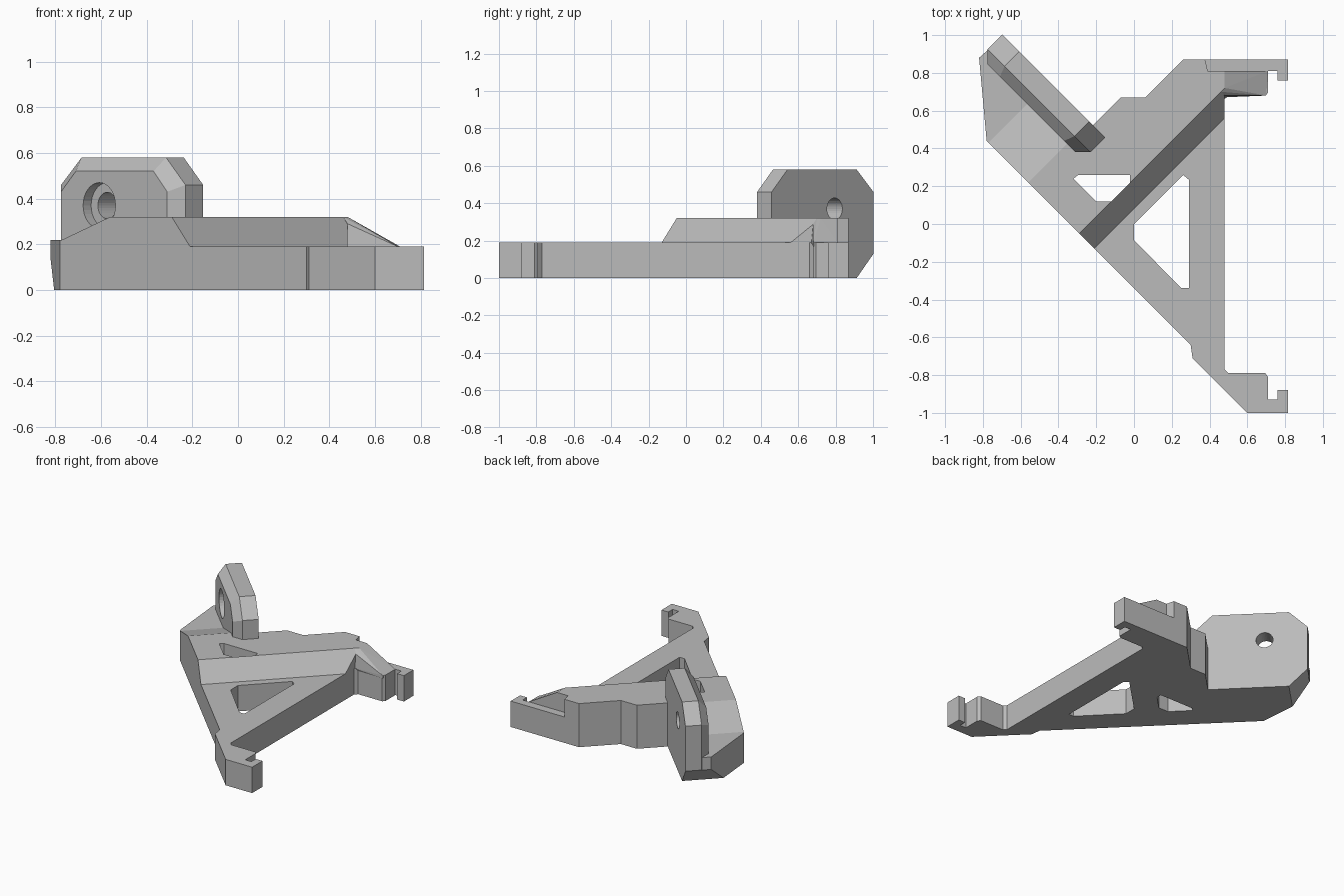
import bpy, bmesh, math
from mathutils import Vector

if "Cube" in bpy.data.objects:
    bpy.data.objects.remove(bpy.data.objects["Cube"])

grey = bpy.data.materials.new("plain grey")
grey.diffuse_color = (0.5, 0.5, 0.5, 1)
grey.use_nodes = True
grey.node_tree.nodes["Principled BSDF"].inputs["Base Color"].default_value = grey.diffuse_color


def make(name, bm):
    bmesh.ops.recalc_face_normals(bm, faces=bm.faces)
    me = bpy.data.meshes.new(name)
    bm.to_mesh(me)
    bm.free()
    me.materials.append(grey)
    ob = bpy.data.objects.new(name, me)
    bpy.context.collection.objects.link(ob)
    return ob


def loft(name, *rings):
    """Closed solid through rings of equal point count."""
    bm = bmesh.new()
    vs = [[bm.verts.new(p) for p in r] for r in rings]
    n = len(vs[0])
    bm.faces.new(vs[0])
    bm.faces.new(vs[-1])
    for a, b in zip(vs, vs[1:]):
        for i in range(n):
            j = (i + 1) % n
            bm.faces.new((a[i], a[j], b[j], b[i]))
    return make(name, bm)


def slab(name, pts, z0, z1):
    return loft(name, [(x, y, z0) for x, y in pts], [(x, y, z1) for x, y in pts])


def box(name, x0, x1, y0, y1, z0, z1):
    return slab(name, [(x0, y0), (x1, y0), (x1, y1), (x0, y1)], z0, z1)


def diag(s, prof):
    """Profile (w, z) in the diagonal frame: s = x + y, w = y - x."""
    return [((s - w) / 2, (s + w) / 2, z) for w, z in prof]


def diag_bar(name, prof):
    return loft(name, diag(-3, prof), diag(3, prof))


def combine(ob, other, op):
    m = ob.modifiers.new("b", 'BOOLEAN')
    m.operation, m.object, m.solver = op, other, 'EXACT'
    bpy.context.view_layer.update()
    me = bpy.data.meshes.new_from_object(
        ob.evaluated_get(bpy.context.evaluated_depsgraph_get()))
    ob.modifiers.clear()
    ob.data = me
    bpy.data.objects.remove(other)


def cylinder(name, s0, s1, w, z, r):
    rings = [diag(s, [(w + r * math.sqrt(2) * math.cos(a), z + r * math.sin(a))
                      for a in (i * math.tau / 32 for i in range(32))])
             for s in (s0, s1)]
    return loft(name, *rings)


# main frame outline with the two hooked ends
outline = [(-.78, .44), (.30, -.64), (.31, -.71), (.60, -1), (.815, -1), (.815, -.88),
           (.76, -.88), (.76, -.93), (.71, -.93), (.71, -.81), (.695, -.79), (.50, -.79),
           (.48, -.77), (.48, .66), (.50, .68), (.695, .68), (.71, .695), (.71, .81),
           (.76, .81), (.76, .76), (.815, .76), (.815, .87), (.26, .87), (.06, .67),
           (-.07, .67), (-.24, .50), (-.735, .955), (-.82, .88)]
frame = slab("bracket", outline, 0, .32)

# sloped step, left ramp, underside chamfer, hook steps
cutters = [
    diag_bar("step_cut", [(-3, .19), (.08, .19), (.24, .32), (.24, .6), (-3, .6)]),
    diag_bar("ramp_cut", [(.78, .32), (1.2, .22), (3, .22), (3, .6), (.78, .6)]),
    diag_bar("chamfer_cut", [(1.52, 0), (1.70, .13), (3, .13), (3, -.3), (1.52, -.3)]),
    box("hook_cut", .48, 1, .5, 1, .19, .6),
    slab("strip_cut", [(.39, .81), (1, .81), (1, 1), (.347, 1)], .19, .6),
    # the two window openings
    slab("small_window", [(-.32, .24), (-.295, .26), (-.02, .26), (-.02, .22),
                          (-.12, .12), (-.20, .12)], -.1, .6),
    slab("large_window", [(0, 0), (.26, .26), (.29, .235), (.29, -.34),
                          (.25, -.34), (0, -.085)], -.1, .6)]
for c in cutters:
    combine(frame, c, 'DIFFERENCE')

# wedge running down onto the upper hook
bm = bmesh.new()
for p in [(.46, .67, .19), (.46, .81, .17), (.48, .68, .17), (.70, .68, .17), (.71, .81, .17),
          (.70, .68, .19), (.71, .81, .19), (.48, .68, .29), (.48, .72, .32),
          (.48, .81, .32), (.46, .81, .32), (.46, .70, .32)]:
    bm.verts.new(p)
bmesh.ops.convex_hull(bm, input=bm.verts)
combine(frame, make("hook_wedge", bm), 'UNION')

# upright lug with chamfered inner rim and counterbored hole
outer = [(.61, 0), (.61, .46), (.78, .58), (1.52, .58), (1.70, .46), (1.70, .13), (1.52, 0)]
inner = [(.69, 0), (.69, .43), (.81, .52), (1.49, .52), (1.62, .43), (1.62, .13), (1.52, 0)]
lug = loft("lug", diag(.305, outer), diag(.15, outer), diag(.07, inner))
combine(lug, cylinder("counterbore", -.2, .14, 1.285, .37, .10), 'DIFFERENCE')
combine(lug, cylinder("bolt_hole", -.2, .6, 1.285, .37, .058), 'DIFFERENCE')
combine(frame, lug, 'UNION')
